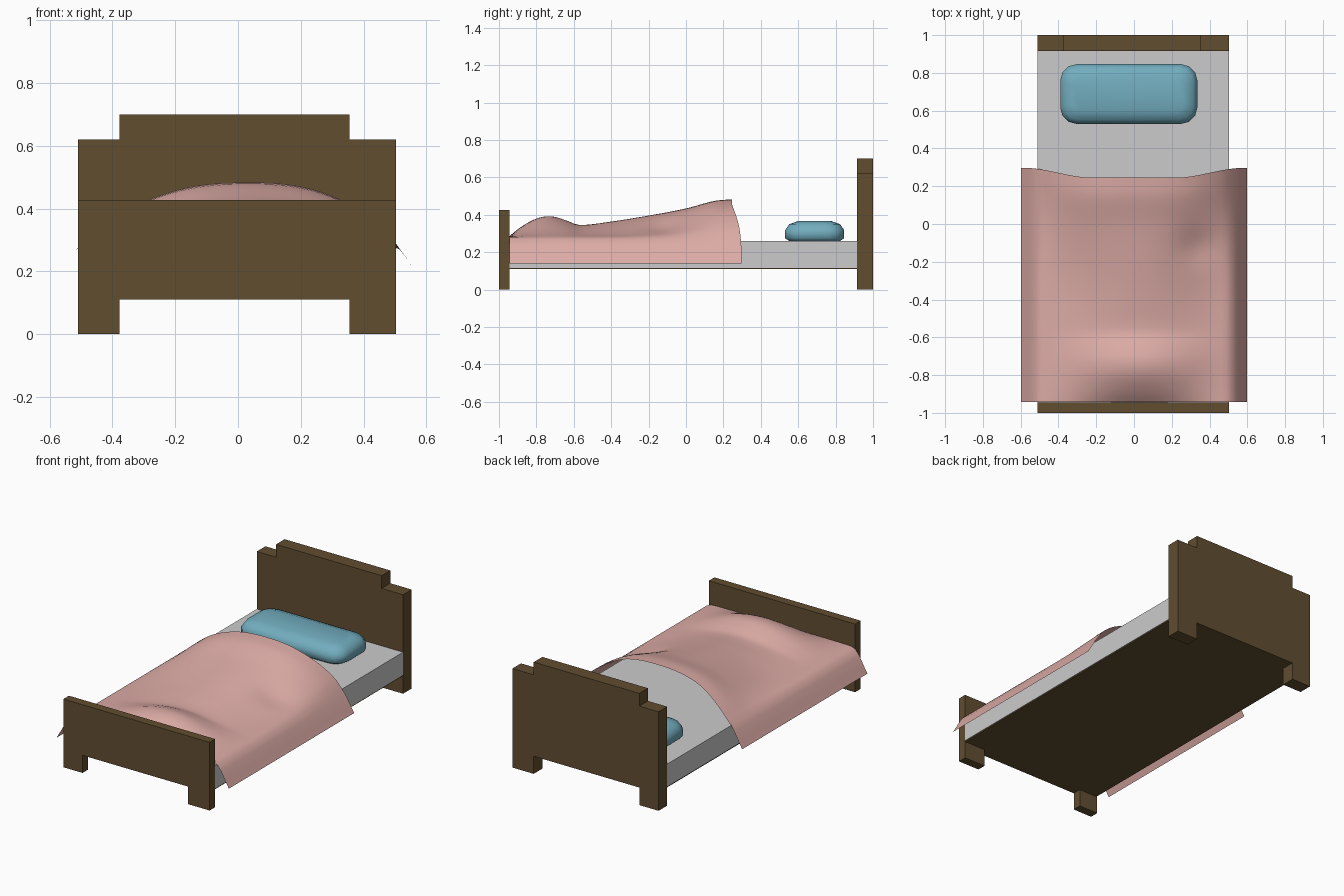
import bpy, bmesh, math

if "Cube" in bpy.data.objects:
    bpy.data.objects.remove(bpy.data.objects["Cube"])


def material(name, rgb):
    m = bpy.data.materials.new(name)
    m.diffuse_color = (*rgb, 1)
    m.use_nodes = True
    m.node_tree.nodes["Principled BSDF"].inputs["Base Color"].default_value = m.diffuse_color
    return m


WOOD = material("wood", (0.12, 0.075, 0.03))
PINK = material("pink_cloth", (0.72, 0.41, 0.38))
BLUE = material("blue_cloth", (0.17, 0.42, 0.52))


def finish(name, bm, mat=None, angle=None):
    bmesh.ops.recalc_face_normals(bm, faces=bm.faces)
    me = bpy.data.meshes.new(name)
    bm.to_mesh(me)
    bm.free()
    ob = bpy.data.objects.new(name, me)
    bpy.context.collection.objects.link(ob)
    if mat:
        me.materials.append(mat)
    if angle:
        bpy.ops.object.select_all(action='DESELECT')
        ob.select_set(True)
        bpy.context.view_layer.objects.active = ob
        bpy.ops.object.shade_smooth_by_angle(angle=math.radians(angle))
    return ob


def box(name, x, y, z, mat=None):
    bm = bmesh.new()
    bmesh.ops.create_cube(bm, size=1)
    for v in bm.verts:
        v.co = [(a[0] + a[1]) / 2 + c * (a[1] - a[0]) for a, c in zip((x, y, z), v.co)]
    return finish(name, bm, mat)


def lerp_table(pts, t):
    # smooth interpolation through a short list of points
    n = len(pts)
    if t <= pts[0][0]:
        return pts[0][1]
    for i in range(n - 1):
        (x0, y0), (x1, y1) = pts[i], pts[i + 1]
        if t <= x1:
            a, b = pts[max(i - 1, 0)], pts[min(i + 2, n - 1)]
            h, u = x1 - x0, (t - x0) / (x1 - x0)
            m0 = (y1 - a[1]) / (x1 - a[0]) * h
            m1 = (b[1] - y0) / (b[0] - x0) * h
            return ((2*u**3 - 3*u*u + 1) * y0 + (u**3 - 2*u*u + u) * m0
                    + (3*u*u - 2*u**3) * y1 + (u**3 - u*u) * m1)
    return pts[-1][1]


# Headboard and footboard: two posts and a raised panel each
for name, y, post_h, panel_h in (("headboard", (0.915, 1.0), 0.62, 0.70),
                                 ("footboard", (-1.0, -0.945), 0.427, 0.427)):
    box(name + "_left_post", (-0.51, -0.377), y, (0, post_h), WOOD)
    box(name + "_right_post", (0.355, 0.503), y, (0, post_h), WOOD)
    box(name + "_panel", (-0.377, 0.355), y, (0.11, panel_h), WOOD)

# Mattress on a thin wooden base
box("bed_base", (-0.505, 0.5), (-0.945, 0.915), (0.11, 0.117), WOOD)
box("mattress", (-0.51, 0.503), (-0.945, 0.915), (0.117, 0.26))

# Pillow: stacked rounded rectangles
bm = bmesh.new()
rings = []
for z, inset in ((0.258, 0.025), (0.275, 0.0), (0.318, 0.0), (0.35, 0.022), (0.367, 0.07)):
    hx, hy, r = 0.3625 - inset, 0.158 - inset, 0.085 - inset * 0.6
    ring = []
    for q in range(4):
        sx, sy = ((1, 1), (-1, 1), (-1, -1), (1, -1))[q]
        for k in range(4):
            a = math.radians(90 * q + 30 * k)
            ring.append(bm.verts.new((-0.0275 + sx * (hx - r) + r * math.cos(a),
                                      0.688 + sy * (hy - r) + r * math.sin(a), z)))
    rings.append(ring)
for lo, hi in zip(rings, rings[1:]):
    for i in range(16):
        j = (i + 1) % 16
        bm.faces.new((lo[i], lo[j], hi[j], hi[i]))
bm.faces.new(rings[0])
bm.faces.new(rings[-1])
finish("pillow", bm, BLUE, 60)

# Blanket: draped sheet with a lengthwise profile and overhanging sides
RIDGE = ((-0.945, 0.285), (-0.89, 0.33), (-0.8, 0.38), (-0.72, 0.392), (-0.64, 0.37),
         (-0.57, 0.346), (-0.4, 0.364), (-0.2, 0.396), (0, 0.434), (0.15, 0.474), (0.245, 0.483))
DRAPE = ((0, 0.283), (0.46, 0.283), (0.5, 0.277), (0.53, 0.255), (0.595, 0.14))
NX, NY = 44, 48
bm = bmesh.new()
grid = []
for j in range(NY + 1):
    t = j / NY
    row = []
    for i in range(NX + 1):
        x = -0.597 + 1.194 * i / NX
        ax = abs(x)
        s = min(max((ax - 0.22) / 0.36, 0), 1)
        head_edge = 0.245 + 0.052 * s * s * (3 - 2 * s)
        y = -0.943 + t * (head_edge + 0.943)
        yr = -0.943 + t * 1.188
        d = min(abs(x - 0.03 * (1 - (ax / 0.6) ** 2)) / 0.51, 1)
        b = min(max((yr + 0.45) / 0.65, 0), 1)
        b = b * b * (3 - 2 * b)
        bump = (1 - b) * math.cos(math.pi / 2 * d) ** 1.8 + b * (1 - d ** 2.5)
        z = lerp_table(DRAPE, ax) + (lerp_table(RIDGE, yr) - 0.283) * bump
        # soft hollow on the right flank
        z -= 0.02 * math.exp(-((x - 0.33) / 0.1) ** 2 - ((y + 0.12) / 0.1) ** 2)
        row.append(bm.verts.new((x, y, z)))
    grid.append(row)
for j in range(NY):
    for i in range(NX):
        bm.faces.new((grid[j][i], grid[j][i+1], grid[j+1][i+1], grid[j+1][i]))
finish("blanket", bm, PINK, 60)
